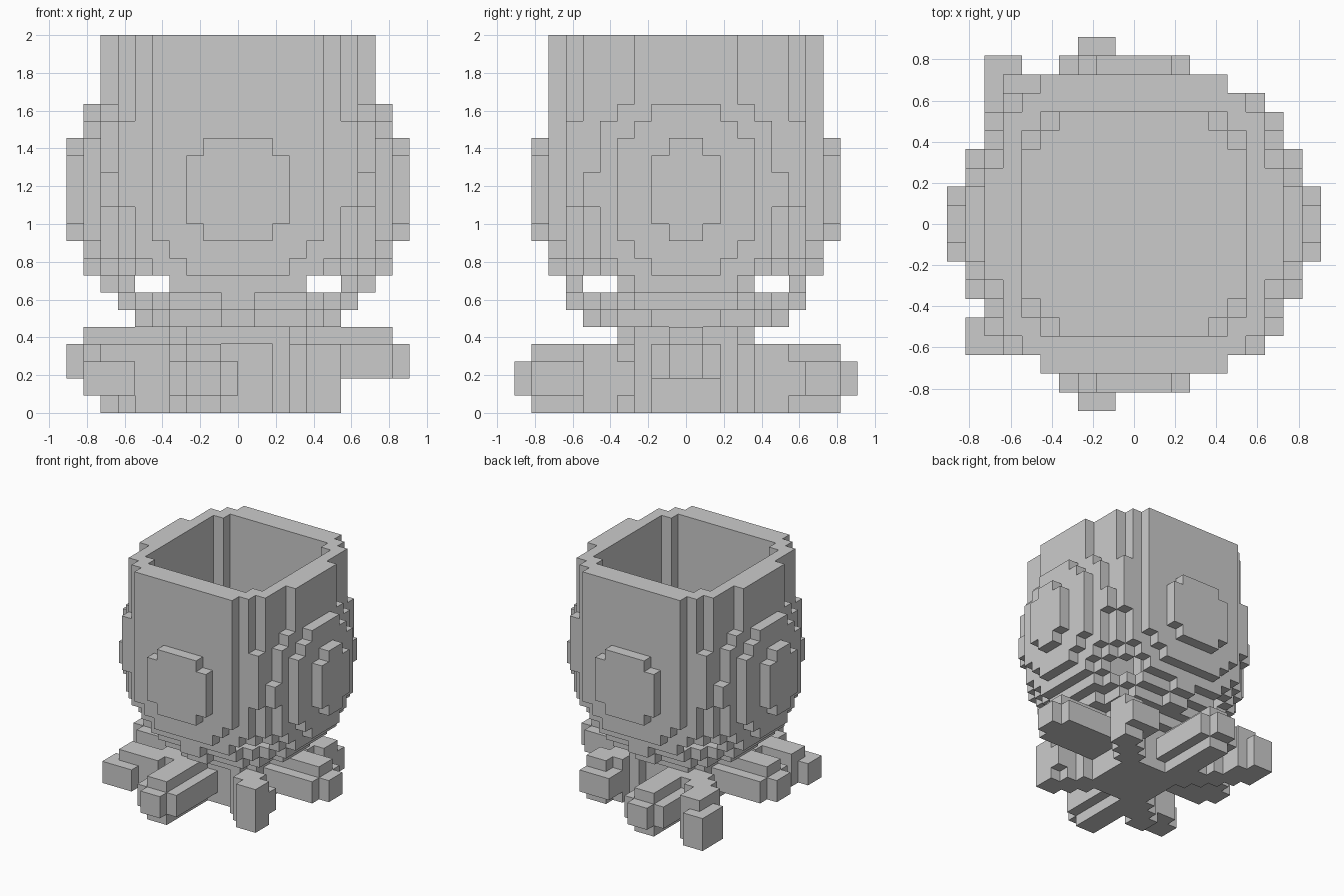
import bpy
import bmesh
import math
from mathutils import Vector

UNIT = 2 / 22  # edge of one cube

if "Cube" in bpy.data.objects:
    bpy.data.objects.remove(bpy.data.objects["Cube"], do_unlink=True)

grey = bpy.data.materials.new("plain_grey")
grey.use_nodes = True
grey.diffuse_color = (0.6, 0.6, 0.6, 1)
grey.node_tree.nodes["Principled BSDF"].inputs["Base Color"].default_value = grey.diffuse_color


def box(x0, x1, y0, y1, z0, z1):
    """Set of unit cells filling a box."""
    return {(x, y, z) for x in range(x0, x1) for y in range(y0, y1) for z in range(z0, z1)}


def block_object(name, cells):
    """Skin a set of cells with their exposed faces, merged into flat panels."""
    bm = bmesh.new()
    verts = {}
    for cell in cells:
        for axis in range(3):
            for side in (0, 1):
                step = [0, 0, 0]
                step[axis] = 2 * side - 1
                if tuple(c + s for c, s in zip(cell, step)) in cells:
                    continue
                ring = []
                for u, v in ((0, 0), (1, 0), (1, 1), (0, 1)):
                    p = list(cell)
                    p[axis] += side
                    p[(axis + 1) % 3] += u
                    p[(axis + 2) % 3] += v
                    key = tuple(p)
                    if key not in verts:
                        verts[key] = bm.verts.new(Vector(key) * UNIT)
                    ring.append(verts[key])
                bm.faces.new(ring if side else ring[::-1])
    bmesh.ops.dissolve_limit(bm, angle_limit=math.radians(1),
                             verts=bm.verts[:], edges=bm.edges[:])
    bmesh.ops.triangulate(bm, faces=[f for f in bm.faces if len(f.verts) > 4])
    mesh = bpy.data.meshes.new(name)
    bm.to_mesh(mesh)
    bm.free()
    mesh.materials.append(grey)
    obj = bpy.data.objects.new(name, mesh)
    bpy.context.collection.objects.link(obj)


# Pot body: rounded belly joined to a straight, open upper wall
def in_belly(x, y, z):
    limit = 1 if abs(z) < 6 else 0.985
    return x * x / 95.8 + y * y / 82.5 + z * z / 93 <= limit


body = {c for c in box(-10, 10, -10, 10, 5, 19)
        if in_belly(c[0] + 0.5, c[1] + 0.5, c[2] - 12.5)}
for hx, hy in ((5, 8), (6, 7), (7, 6), (8, 3)):
    body |= box(-hx, hx, -hy, hy, 13, 22)
# Side cap and stepped corner columns
body |= box(-10, 10, -1, 1, 10, 16)
for sx in (0, 1):
    for sy in (0, 1):
        for ax, ay, top in ((6, 6, 17), (7, 5, 14)):
            x = ax if sx else -ax - 1
            y = ay if sy else -ay - 1
            body -= box(x, x + 1, y, y + 1, 5, 22)
            body |= box(x, x + 1, y, y + 1, 12, top)
# Hollow inside
for hx, hy in ((6, 5), (5, 6)):
    body -= box(-hx, hx, -hy, hy, 7, 22)
block_object("pot_body", body)

# Hub and neck under the pot
hub = box(-3, 3, -2, 2, 0, 4) | box(-2, 2, -3, 3, 0, 4)
neck = box(-4, 4, -3, 3, 4, 5) | box(-3, 3, -4, 4, 4, 5)
block_object("base_hub", hub | neck)

# Front and back arms: plus-shaped bars with a narrow tip
for name, s in (("front_arm", -1), ("back_arm", 1)):
    def run(x0, x1, near, far, z0, z1):
        lo, hi = sorted((s * near, s * far))
        return box(x0, x1, lo, hi, z0, z1)
    block_object(name, run(-4, 0, 2, 9, 1, 3) | run(-3, -1, 2, 9, 0, 4)
                 | run(-3, -1, 9, 10, 1, 3))

# Raised side arms
for name, s in (("right_arm", -1), ("left_arm", 1)):
    def run(near, far, hy, z0, z1):
        lo, hi = sorted((s * near, s * far))
        return box(lo, hi, -hy, hy, z0, z1)
    block_object(name, run(2, 9, 2, 2, 4) | run(2, 9, 1, 2, 5)
                 | run(9, 10, 1, 2, 4))

# Diagonal arms: stepped bars ending in a block-shaped tip
diagonals = (
    ("front_left_arm", 1, -1, box(4, 6, -6, -3, 1, 3)),
    ("back_left_arm", 1, 1, box(3, 6, 5, 7, 1, 3)),
    ("front_right_arm", -1, -1, box(-9, -6, -7, -5, 1, 3) | box(-8, -5, -6, -4, 1, 4)),
    ("back_right_arm", -1, 1, box(-8, -6, 6, 9, 0, 3) | box(-7, -5, 5, 8, 0, 4)),
)
for name, sx, sy, cells in diagonals:
    for t in range(2, 6):
        x, y = sx * t, sy * t
        cells |= box(x - 1, x + 1, y - 1, y + 1, 0, 4)
    block_object(name, cells)
